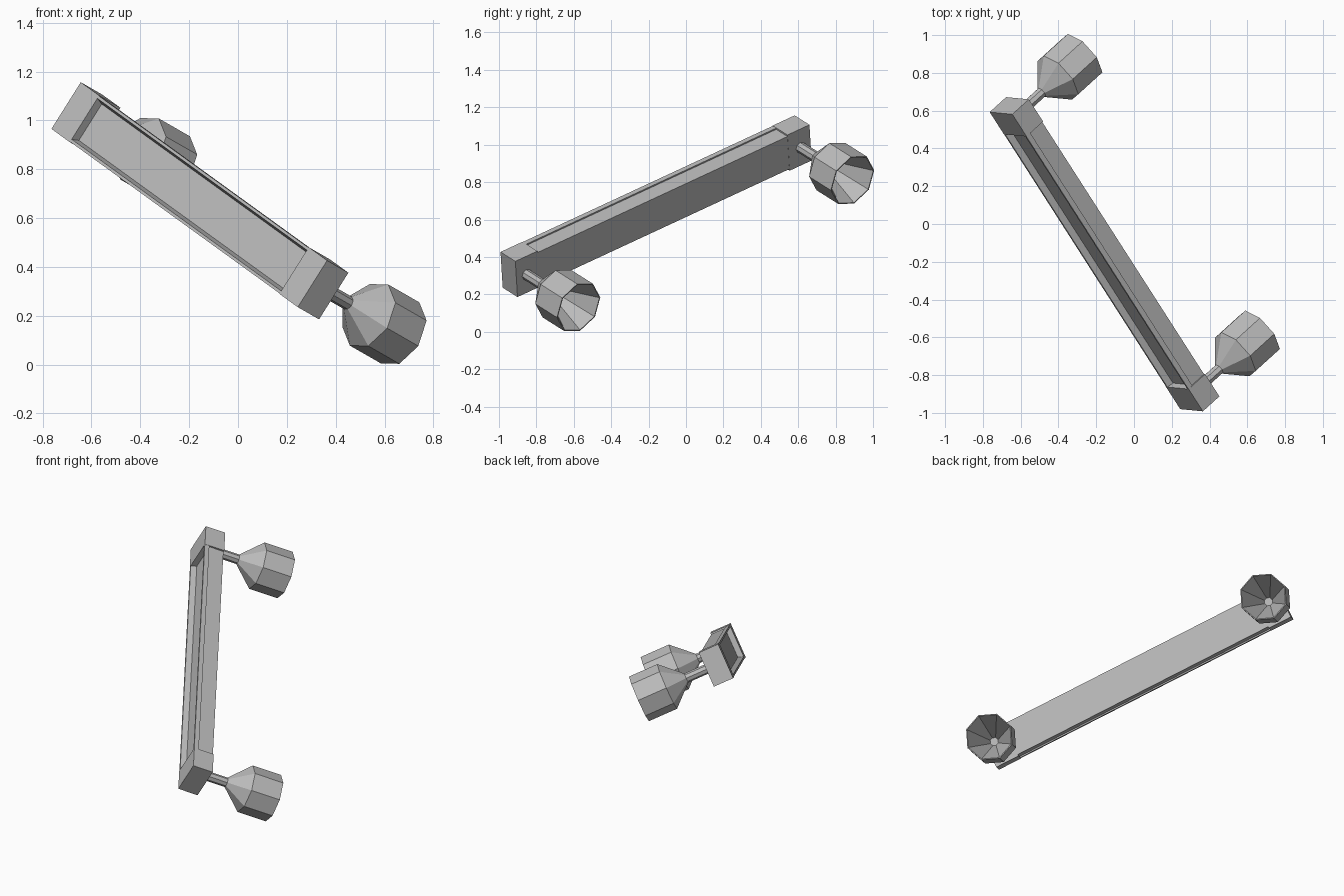
import bpy
import bmesh
import math
from mathutils import Matrix, Vector

if "Cube" in bpy.data.objects:
    bpy.data.objects.remove(bpy.data.objects["Cube"], do_unlink=True)

# Tilted frame: X along the bar, Y out of its back, Z across its width
along = Vector((0.503, -0.784, -0.364)).normalized()
back = Vector((0.68, 0.62, -0.39))
back = (back - along * back.dot(along)).normalized()
across = along.cross(back)
frame = Matrix((along, back, across)).transposed().to_4x4()
frame.translation = (-0.156, -0.16, 0.671)

HALF_LENGTH, HALF_DEPTH, HALF_WIDTH = 1.003, 0.064, 0.113
BLOCK = 0.15

grey = bpy.data.materials.new("plain_grey")
grey.use_nodes = True
colour = (0.5, 0.5, 0.5, 1)
grey.diffuse_color = colour
grey.node_tree.nodes["Principled BSDF"].inputs["Base Color"].default_value = colour


def add_object(name, bm):
    bmesh.ops.recalc_face_normals(bm, faces=bm.faces[:])
    bm.transform(frame)
    mesh = bpy.data.meshes.new(name)
    bm.to_mesh(mesh)
    bm.free()
    mesh.materials.append(grey)
    obj = bpy.data.objects.new(name, mesh)
    bpy.context.scene.collection.objects.link(obj)


def loft(bm, rings):
    """Skin a list of closed rings and cap both ends."""
    loops = [[bm.verts.new(p) for p in ring] for ring in rings]
    for a, b in zip(loops, loops[1:]):
        n = len(a)
        for i in range(n):
            j = (i + 1) % n
            bm.faces.new((a[i], a[j], b[j], b[i]))
    bm.faces.new(loops[0][::-1])
    bm.faces.new(loops[-1])


def octagon(x, y, radius):
    angles = [k * math.tau / 8 for k in range(8)]
    return [(x + radius * math.cos(t), y, radius * math.sin(t)) for t in angles]


# Bar with a sunken front panel, thin front rails and slightly stepped sides
h, step, rail = HALF_WIDTH, 0.01, 0.03
half_profile = [(0.035, h - 0.025), (0, h - 0.014), (0, h - 0.002),
                (rail, h - 0.002), (rail, h - step), (2 * HALF_DEPTH - 0.001, h - step)]
profile = half_profile + [(d, -w) for d, w in reversed(half_profile)]
reach = HALF_LENGTH - BLOCK + 0.01
bm = bmesh.new()
loft(bm, [[(x, d - HALF_DEPTH, w) for d, w in profile] for x in (-reach, reach)])
add_object("bar", bm)

# Distance from bar centre and radius along each hollow knob
knob_profile = [(0.03, 0.03), (0.20, 0.03), (0.327, 0.148),
                (0.514, 0.148), (0.514, 0.142), (0.264, 0.026)]

for side, label in ((-1, "upper"), (1, "lower")):
    # End block
    bm = bmesh.new()
    bmesh.ops.create_cube(bm, size=1)
    bm.transform(Matrix.Translation((side * (HALF_LENGTH - BLOCK / 2), 0, 0))
                 @ Matrix.Diagonal((BLOCK, 2 * HALF_DEPTH, 2 * HALF_WIDTH, 1)))
    add_object(label + "_end_block", bm)

    # Stem and flared cup
    bm = bmesh.new()
    loft(bm, [octagon(side * 0.934, y, r) for y, r in knob_profile])
    add_object(label + "_knob", bm)
